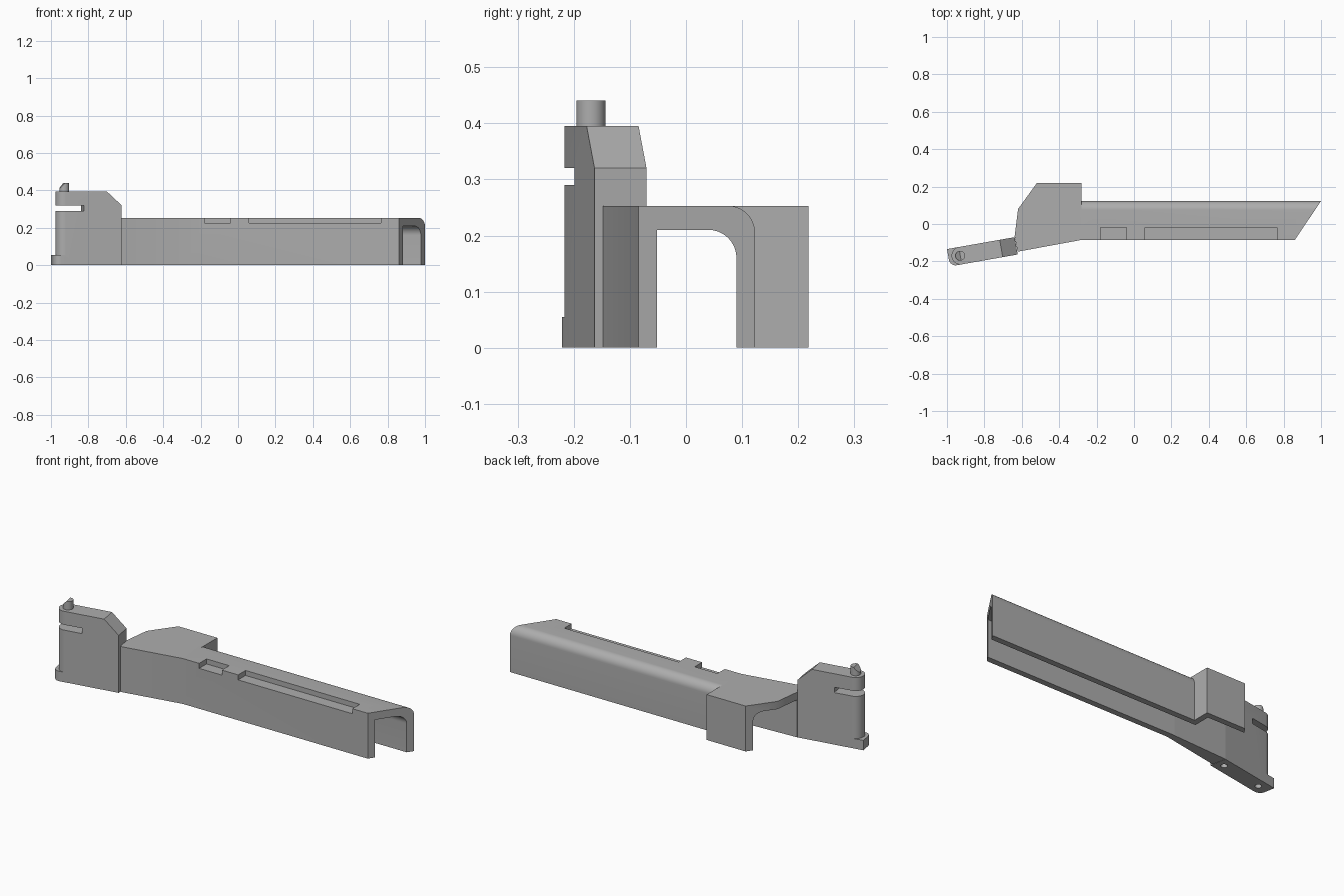
import bpy, bmesh, math
from mathutils import Matrix, Vector

cube = bpy.data.objects.get("Cube")
if cube:
    bpy.data.objects.remove(cube, do_unlink=True)

grey = bpy.data.materials.new("plain grey")
grey.use_nodes = True
COLOUR = (0.42, 0.42, 0.42, 1)
grey.diffuse_color = COLOUR
grey.node_tree.nodes["Principled BSDF"].inputs["Base Color"].default_value = COLOUR


def arc(cx, cy, r, a0, a1, n=10):
    """Points on an arc, angles in degrees."""
    angles = [math.radians(a0 + (a1 - a0) * i / n) for i in range(n + 1)]
    return [(cx + r * math.cos(a), cy + r * math.sin(a)) for a in angles]


def finish(bm, name):
    bmesh.ops.recalc_face_normals(bm, faces=bm.faces)
    mesh = bpy.data.meshes.new(name)
    bm.to_mesh(mesh)
    bm.free()
    mesh.materials.append(grey)
    obj = bpy.data.objects.new(name, mesh)
    bpy.context.collection.objects.link(obj)
    return obj


def prism(points, lo, hi, axis="z"):
    """Extrude a flat outline along z (points x, y) or along x (points y, z)."""
    bm = bmesh.new()
    place = (lambda p: (p[0], p[1], lo)) if axis == "z" else (lambda p: (lo, p[0], p[1]))
    face = bm.faces.new([bm.verts.new(place(p)) for p in points])
    ext = bmesh.ops.extrude_face_region(bm, geom=[face])
    move = Vector((0, 0, hi - lo)) if axis == "z" else Vector((hi - lo, 0, 0))
    bmesh.ops.translate(bm, vec=move, verts=[v for v in ext["geom"] if isinstance(v, bmesh.types.BMVert)])
    return bm


def box(x0, x1, y0, y1, z0, z1):
    return prism([(x0, y0), (x1, y0), (x1, y1), (x0, y1)], z0, z1)


def slice_off(bm, point, normal):
    """Remove everything beyond a plane and close the cut."""
    bmesh.ops.bisect_plane(bm, geom=bm.verts[:] + bm.edges[:] + bm.faces[:],
                           plane_co=point, plane_no=normal, clear_outer=True)
    bmesh.ops.holes_fill(bm, edges=[e for e in bm.edges if e.is_boundary])


def combine(obj, bm, operation="DIFFERENCE"):
    tool = finish(bm, "cutter")
    tool.hide_render = True
    mod = obj.modifiers.new("cut", "BOOLEAN")
    mod.operation, mod.object, mod.solver = operation, tool, "EXACT"
    bpy.context.view_layer.objects.active = obj
    bpy.ops.object.modifier_apply(modifier=mod.name)
    bpy.data.objects.remove(tool, do_unlink=True)


def smooth(obj):
    bpy.ops.object.select_all(action="DESELECT")
    obj.select_set(True)
    bpy.context.view_layer.objects.active = obj
    bpy.ops.object.shade_smooth_by_angle(angle=math.radians(30))


TOP, ROOF = 0.253, 0.21
FRONT, BACK = -0.085, 0.123

# Wide shoulder with an open underside
shoulder = [(-0.28, FRONT), (-0.622, -0.148), (-0.638, -0.066), (-0.62, 0.08),
            (-0.52, 0.218), (-0.28, 0.218)]
body = finish(prism(shoulder, 0, TOP), "channel_body")
hollow = [(-0.2, -0.052), (-0.28, -0.052), (-0.638, -0.07), (-0.8, -0.07),
          (-0.8, 0.185), (-0.313, 0.185), (-0.313, 0.09), (-0.2, 0.09)]
cavity = prism(hollow, -0.1, ROOF)
edge = [e for e in cavity.edges
        if all(v.co.z > 0.2 and abs(v.co.y - 0.185) < 1e-4 for v in e.verts)]
bmesh.ops.bevel(cavity, geom=edge, offset=0.045, segments=8, profile=0.5, affect="EDGES")
combine(body, cavity)

# Long channel with a rounded back shoulder and a slanted end
section = ([(FRONT, 0), (FRONT, TOP)] + arc(BACK - 0.048, TOP - 0.048, 0.048, 90, 0)
           + [(BACK, 0), (0.09, 0)] + arc(0.04, ROOF - 0.05, 0.05, 0, 90)
           + [(-0.052, ROOF), (-0.052, 0)])
channel = prism(section, -0.3, 1.1, axis="x")
slice_off(channel, (0.86, FRONT, 0), (BACK - FRONT, -0.14, 0))
combine(body, channel, "UNION")

# Shallow notches along the front top edge
for x0, x1 in ((-0.18, -0.04), (0.06, 0.765)):
    combine(body, box(x0, x1, -0.2, -0.02, 0.225, 0.3))
smooth(body)

# End block, built along its own axis: length on x, depth on y
W, LENGTH, HEIGHT = 0.094, 0.303, 0.395
HALF = W / 2
axis = Matrix(((-0.985, -0.174, 0, -0.622), (-0.174, 0.985, 0, -0.163),
               (0, 0, 1, 0), (0, 0, 0, 1)))
outline = [(0, 0)] + arc(LENGTH, HALF, HALF, -90, 90, 20) + [(0, W)]
bm = prism(outline, 0, HEIGHT)
slice_off(bm, (0, 0, 0.32), (-0.075, 0, 0.081))
block = finish(bm, "end_block")
foot = [(0.25, 0)] + arc(0.33, 0.037, 0.037, -90, 0) + [(0.367, W), (0.25, W)]
combine(block, prism(foot, 0, 0.055), "UNION")
combine(block, box(0.205, 0.5, -0.1, 0.2, 0.29, 0.32))
for t in (0.045, LENGTH):
    combine(block, prism(arc(t, HALF, 0.017, 0, 345, 23), -0.05, 0.05))

# Latch pin with a sloping tip
pin_bm = prism(arc(LENGTH, HALF, 0.026, 0, 345, 23), HEIGHT - 0.02, 0.441)
slice_off(pin_bm, (LENGTH, 0, 0.441), (0.03, 0, 0.026))
pin = finish(pin_bm, "latch_pin")

for obj in (block, pin):
    obj.data.transform(axis)
    obj.data.flip_normals()
    smooth(obj)
